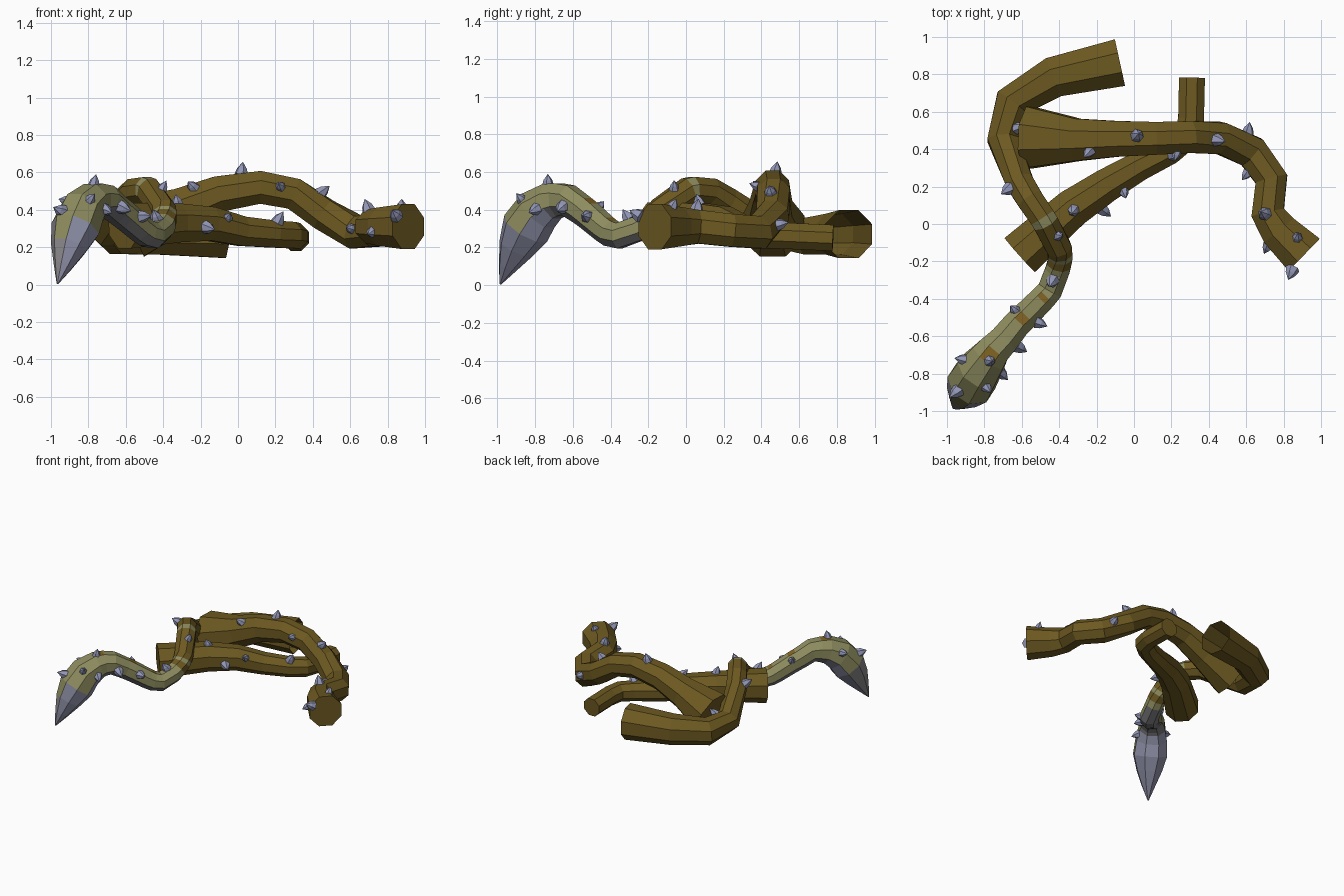
import bpy, bmesh, math
from mathutils import Vector

if "Cube" in bpy.data.objects:
    bpy.data.objects.remove(bpy.data.objects["Cube"])

SIDES = 8

def material(name, rgb):
    m = bpy.data.materials.new(name)
    m.diffuse_color = (*rgb, 1)
    m.use_nodes = True
    m.node_tree.nodes["Principled BSDF"].inputs["Base Color"].default_value = m.diffuse_color
    return m

MATS = [material("brown bark", (0.152, 0.10, 0.015)),
        material("olive skin", (0.27, 0.265, 0.115)),
        material("grey underside", (0.18, 0.18, 0.19)),
        material("horn blue grey", (0.265, 0.275, 0.38)),
        material("ochre stripe", (0.23, 0.13, 0.018)),
        material("thorn blue grey", (0.29, 0.31, 0.47)),
        material("horn warm grey", (0.26, 0.25, 0.26))]
BROWN, OLIVE, GREY, HORN, OCHRE, THORN, WARM = range(7)
COLLAR, BULB = 7, 8   # olive all round, olive above horn

def finish(name, bm, mats):
    mesh = bpy.data.meshes.new(name)
    bm.normal_update()
    bm.to_mesh(mesh)
    bm.free()
    for m in mats:
        mesh.materials.append(m)
    ob = bpy.data.objects.new(name, mesh)
    bpy.context.collection.objects.link(ob)
    return ob

def tube(name, path, open_start=False):
    """Faceted tube through (x, y, z, radius, colour of the next stretch)."""
    bm = bmesh.new()
    pts = [Vector(p[:3]) for p in path]
    rings = []
    for i, p in enumerate(pts):
        d1 = (p - pts[i - 1]).normalized() if i else Vector()
        d2 = (pts[i + 1] - p).normalized() if i < len(pts) - 1 else Vector()
        t = (d1 + d2).normalized()
        side = t.cross(Vector((0, 0, 1))).normalized()
        up = side.cross(t)
        ring = []
        for k in range(SIDES):
            a = math.tau * (k + 0.5) / SIDES
            ring.append(bm.verts.new(p + path[i][3] * (side * math.cos(a) + up * math.sin(a))))
        rings.append(ring)
    bands = []
    for i in range(len(rings) - 1):
        stretch = []
        for k in range(SIDES):
            n = (k + 1) % SIDES
            stretch.append(bm.faces.new((rings[i][k], rings[i + 1][k],
                                         rings[i + 1][n], rings[i][n])))
        bands.append((stretch, path[i][4]))
    cap = bm.faces.new(rings[0])
    bm.faces.new(rings[-1])
    bmesh.ops.recalc_face_normals(bm, faces=bm.faces)
    if open_start:
        bmesh.ops.delete(bm, geom=[cap], context='FACES_ONLY')
    # Colour by stretch and by how far each face looks up
    for stretch, key in bands:
        top = max(stretch, key=lambda f: f.normal.z)
        for f in stretch:
            z, c = f.normal.z, key
            if key == OCHRE:
                c = OCHRE if f is top else (GREY if z < -0.1 else OLIVE)
            elif key == OLIVE and z < -0.1:
                c = GREY
            elif key == BULB:
                c = HORN if z < -0.1 else OLIVE
            elif key == HORN:
                c = OLIVE if z > 0.3 else (WARM if f.normal.x < -0.5 else HORN)
            elif key == COLLAR:
                c = OLIVE
            f.material_index = c
    return finish(name, bm, MATS)

def thorns(name, path, targets):
    """Small cones pushed out of the tube towards each target point."""
    bm = bmesh.new()
    for j, target in enumerate(targets):
        q = Vector(target)
        best = None
        for a, b in zip(path, path[1:]):
            va, vb = Vector(a[:3]), Vector(b[:3])
            ab = vb - va
            t = max(0, min(1, (q - va).dot(ab) / ab.length_squared))
            c = va + ab * t
            gap = (q - c).length
            if best is None or gap < best[0]:
                best = (gap, c, a[3] + (b[3] - a[3]) * t, ab.normalized())
        _, c, r, along = best
        d = (q - c).normalized()
        lean = (d + along * (0.3 if j % 2 else -0.3)).normalized()
        s = 1.0 + 0.15 * math.sin(j * 2.3)
        u = lean.orthogonal().normalized()
        v = lean.cross(u)
        root = c + d * r * 0.85
        def loop(h, rad):
            return [bm.verts.new(root + s * (lean * h + rad * (u * math.cos(k * math.tau / 6)
                    + v * math.sin(k * math.tau / 6)))) for k in range(6)]
        base, mid = loop(0, 0.034), loop(0.03, 0.025)
        tip = bm.verts.new(root + lean * 0.064 * s)
        for k in range(6):
            n = (k + 1) % 6
            bm.faces.new((base[k], base[n], mid[n], mid[k]))
            bm.faces.new((mid[k], mid[n], tip))
        bm.faces.new(base[::-1])
    bmesh.ops.recalc_face_normals(bm, faces=bm.faces)
    return finish(name, bm, [MATS[THORN]])

# Long curling vine, hollow at its cut end, ending in a hooked horn
hook = [(-0.075, 0.863, 0.27, 0.138, BROWN), (-0.43, 0.785, 0.27, 0.118, BROWN),
        (-0.65, 0.65, 0.26, 0.105, BROWN), (-0.70, 0.45, 0.29, 0.09, BROWN),
        (-0.61, 0.22, 0.44, 0.08, BROWN), (-0.555, 0.13, 0.495, 0.077, BROWN),
        (-0.49, 0.035, 0.505, 0.075, COLLAR), (-0.475, 0.01, 0.50, 0.075, BROWN),
        (-0.40, -0.13, 0.40, 0.072, BROWN), (-0.396, -0.155, 0.375, 0.07, COLLAR),
        (-0.394, -0.175, 0.355, 0.07, BROWN), (-0.40, -0.215, 0.325, 0.07, COLLAR),
        (-0.41, -0.25, 0.30, 0.071, OLIVE), (-0.45, -0.355, 0.262, 0.073, OLIVE),
        (-0.49, -0.40, 0.275, 0.075, OCHRE), (-0.52, -0.43, 0.297, 0.076, OLIVE),
        (-0.605, -0.515, 0.37, 0.08, OCHRE), (-0.64, -0.55, 0.397, 0.081, OLIVE),
        (-0.70, -0.625, 0.45, 0.087, OLIVE), (-0.745, -0.67, 0.452, 0.095, OCHRE),
        (-0.775, -0.71, 0.445, 0.105, BULB), (-0.83, -0.785, 0.395, 0.125, BULB),
        (-0.87, -0.85, 0.30, 0.134, HORN), (-0.905, -0.90, 0.20, 0.10, HORN),
        (-0.935, -0.945, 0.10, 0.053, HORN), (-0.965, -0.985, 0.005, 0.005, HORN)]

# Thick vine with a high arch
arch = [(-0.56, 0.462, 0.305, 0.178, BROWN), (-0.30, 0.45, 0.405, 0.122, BROWN),
        (-0.10, 0.455, 0.485, 0.104, BROWN), (0.12, 0.458, 0.52, 0.095, BROWN),
        (0.30, 0.465, 0.485, 0.092, BROWN), (0.46, 0.46, 0.375, 0.092, BROWN),
        (0.63, 0.385, 0.28, 0.095, BROWN), (0.735, 0.24, 0.29, 0.094, BROWN),
        (0.715, 0.06, 0.31, 0.096, BROWN), (0.775, -0.035, 0.31, 0.11, BROWN),
        (0.91, -0.165, 0.31, 0.13, BROWN)]

# Low vine passing under the other two
low = [(-0.61, -0.165, 0.315, 0.132, BROWN), (-0.33, 0.085, 0.33, 0.112, BROWN),
       (-0.15, 0.205, 0.325, 0.098, BROWN), (0.02, 0.305, 0.285, 0.085, BROWN),
       (0.19, 0.39, 0.27, 0.078, BROWN), (0.28, 0.46, 0.265, 0.076, BROWN),
       (0.305, 0.56, 0.26, 0.075, BROWN), (0.31, 0.78, 0.25, 0.075, BROWN)]

tube("hooked_vine", hook, open_start=True)
tube("arched_vine", arch)
tube("low_vine", low)

# Thorns
thorns("hooked_vine_thorns", hook, [
    (-0.61, 0.51, 0.36), (-0.67, 0.19, 0.48), (-0.39, -0.07, 0.53), (-0.44, -0.31, 0.38),
    (-0.50, -0.54, 0.37), (-0.64, -0.45, 0.42), (-0.61, -0.67, 0.41), (-0.94, -0.71, 0.46),
    (-0.77, -0.74, 0.56), (-0.97, -0.91, 0.42), (-0.78, -0.90, 0.47), (-0.70, -0.80, 0.40)])
thorns("arched_vine_thorns", arch, [
    (-0.24, 0.38, 0.53), (0.01, 0.48, 0.63), (0.23, 0.36, 0.53), (0.44, 0.45, 0.49),
    (0.61, 0.49, 0.32), (0.60, 0.27, 0.30), (0.69, 0.05, 0.45), (0.69, -0.14, 0.27),
    (0.88, -0.07, 0.43), (0.83, -0.26, 0.38)])
thorns("low_vine_thorns", low, [
    (-0.32, 0.07, 0.46), (-0.18, 0.09, 0.31), (-0.05, 0.17, 0.36), (0.22, 0.36, 0.37)])
